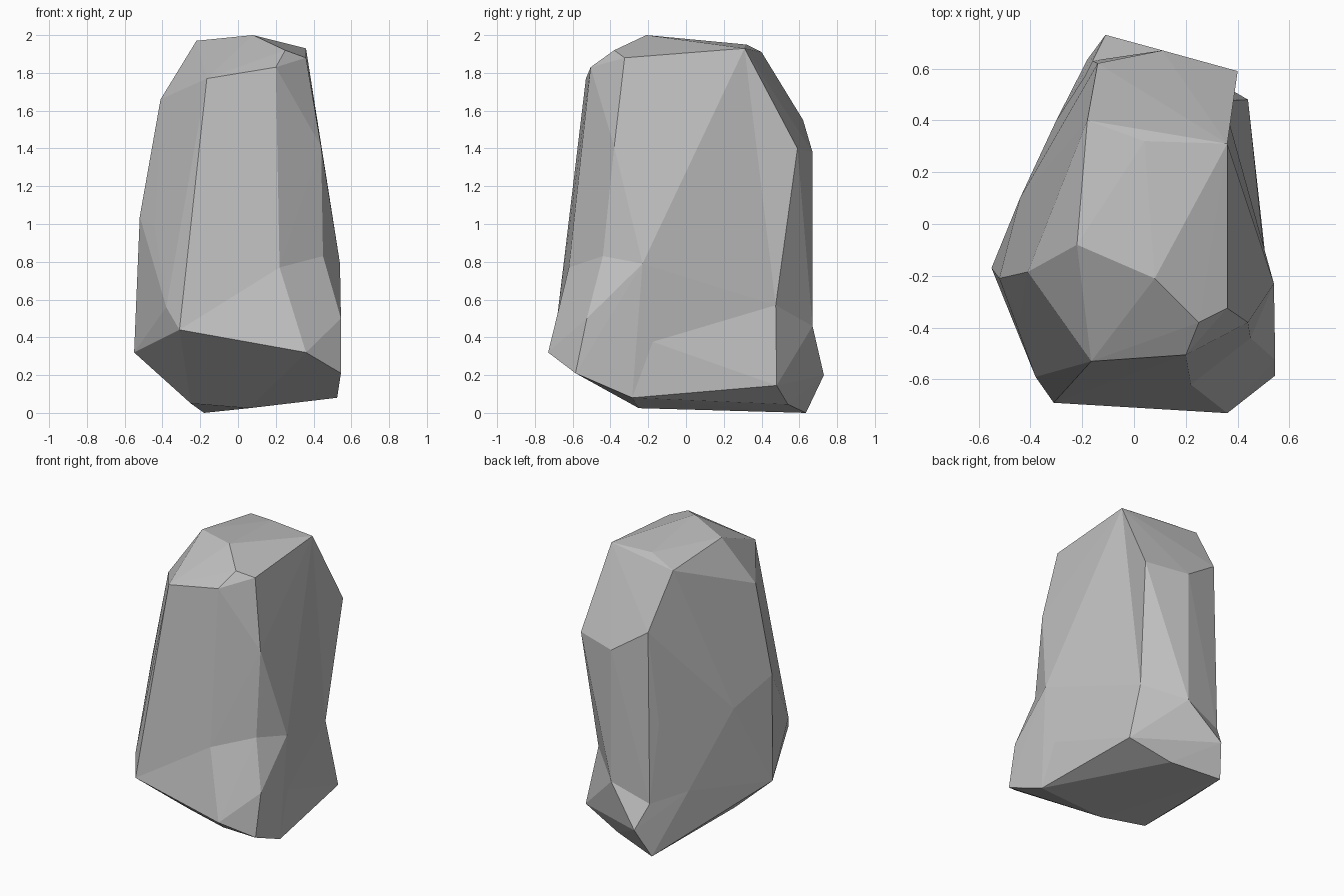
import bpy
import bmesh

# Remove the default cube only
default_cube = bpy.data.objects.get("Cube")
if default_cube:
    bpy.data.objects.remove(default_cube, do_unlink=True)


def make_material(name, colour):
    material = bpy.data.materials.new(name)
    material.use_nodes = True
    material.diffuse_color = colour
    shader = material.node_tree.nodes["Principled BSDF"]
    shader.inputs["Base Color"].default_value = colour
    shader.inputs["Roughness"].default_value = 0.9
    return material


def make_chunk(name, corners, material):
    """Wrap a flat-faced convex chunk of stone around its corners."""
    bm = bmesh.new()
    verts = [bm.verts.new(corner) for corner in corners]
    bmesh.ops.convex_hull(bm, input=verts)
    loose = [vert for vert in bm.verts if not vert.link_faces]
    bmesh.ops.delete(bm, geom=loose, context="VERTS")
    bmesh.ops.recalc_face_normals(bm, faces=bm.faces)
    mesh = bpy.data.meshes.new(name)
    bm.to_mesh(mesh)
    bm.free()
    mesh.shade_flat()
    mesh.materials.append(material)
    chunk = bpy.data.objects.new(name, mesh)
    bpy.context.collection.objects.link(chunk)
    return chunk


def fuse(body, chunk):
    """Join a chunk to the body, leaving a crease where they meet."""
    union = body.modifiers.new("fuse_" + chunk.name, "BOOLEAN")
    union.operation = "UNION"
    union.solver = "EXACT"
    union.object = chunk
    bpy.context.view_layer.objects.active = body
    bpy.ops.object.modifier_apply(modifier=union.name)
    bpy.data.objects.remove(chunk, do_unlink=True)


# Corners that several chunks share
top_corner = (.36, .31, 1.93)
back_corner = (.11, .67, 1.38)
back_waist = (.11, .67, .46)
side_hollow = (.345, .475, .57)
hip_corner = (.54, -.23, .79)
front_hollow = (.45, -.44, .83)
hip_front = (.545, -.525, .5)
toe_corner = (.545, -.585, .21)
sole_corner = (.525, -.285, .08)

# Corners of the chipped crown
crown = [
    top_corner, (.08, -.21, 2), (-.22, -.08, 1.97), (.36, -.325, 1.88),
    (.25, -.38, 1.92), (.2, -.505, 1.83), (-.165, -.53, 1.77),
    (-.41, -.185, 1.66), (.04, .32, 1.95), (-.18, .4, 1.91),
]
# Corners of the shoulders, where the back slope meets the sides
shoulders = [
    back_corner, (-.07, .61, 1.53), (-.14, .62, 1.55), (-.18, .54, 1.43),
    (.44, -.38, 1.41),
]
# Corners of the bulging flank, above the waist
flank = [
    hip_corner, (-.52, -.21, 1.04), (-.44, -.36, .98), (-.44, .1, .9),
    (-.19, .57, .9),
]
# Corners of the hollow waist, shared by body and foot
waist = [
    front_hollow, side_hollow, back_waist, (.22, -.62, .77),
    (-.31, -.69, .44), (-.38, -.59, .56), (-.55, -.17, .32),
    (-.3, .4, .4), (-.16, .63, .36),
]
# Corners of the flared foot and the underside
foot = [
    hip_front, toe_corner, sole_corner, (.36, -.73, .32), (-.11, .73, .2),
    (.44, .48, .145), (.15, .54, .045), (-.25, -.19, .05),
    (.06, -.25, .025), (-.18, .635, 0),
]
# The jutting back shoulder and the hip that overhangs the foot
back_shoulder = [
    top_corner, (.4, .59, 1.4), back_corner, side_hollow, back_waist,
]
hip = [
    hip_corner, front_hollow, hip_front, toe_corner, sole_corner, side_hollow,
]

stone = make_material("stone_grey", (.52, .52, .52, 1))
boulder = make_chunk("boulder", crown + shoulders + flank + waist, stone)
fuse(boulder, make_chunk("foot", waist + foot, stone))
fuse(boulder, make_chunk("hip", hip, stone))
fuse(boulder, make_chunk("back_shoulder", back_shoulder, stone))
